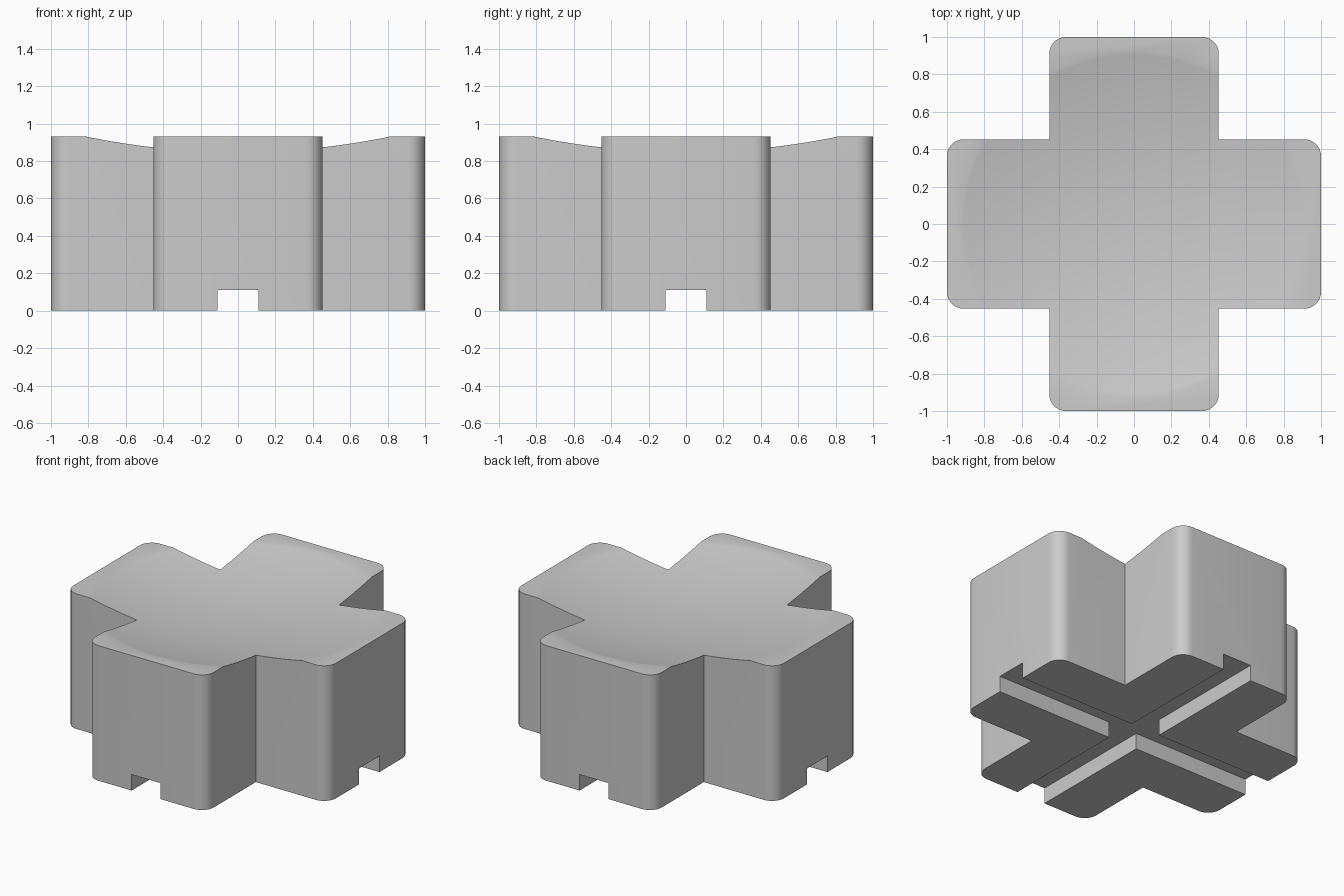
import bpy
import bmesh
from math import sin, cos, pi, sqrt

HEIGHT, ARM, REACH, ROUND = 0.93, 0.453, 1.0, 0.09
RIM, BOWL_RADIUS = 0.927, 4.05
GROOVE = 0.11

cube = bpy.data.objects.get("Cube")
if cube:
    bpy.data.objects.remove(cube, do_unlink=True)


def make_object(name, bm):
    bmesh.ops.recalc_face_normals(bm, faces=bm.faces)
    mesh = bpy.data.meshes.new(name)
    bm.to_mesh(mesh)
    bm.free()
    obj = bpy.data.objects.new(name, mesh)
    bpy.context.collection.objects.link(obj)
    return obj


def extrude_outline(points, z0, z1):
    bm = bmesh.new()
    face = bm.faces.new([bm.verts.new((x, y, z0)) for x, y in points])
    result = bmesh.ops.extrude_face_region(bm, geom=[face])
    top = [v for v in result["geom"] if isinstance(v, bmesh.types.BMVert)]
    bmesh.ops.translate(bm, verts=top, vec=(0, 0, z1 - z0))
    return bm


def plus_outline(arm, reach, radius, steps=8):
    # One arm: two rounded outer corners and an inner corner, turned four times
    quarter = []
    for side in (-1, 1):
        for i in range(steps + 1 if radius else 1):
            a = pi / 2 * (i / steps - (side < 0))
            quarter.append((reach - radius + radius * cos(a),
                            side * (arm - radius) + radius * sin(a)))
    quarter.append((arm, arm))
    turns = [(cos(k * pi / 2), sin(k * pi / 2)) for k in range(4)]
    return [(x * c - y * s, x * s + y * c) for c, s in turns for x, y in quarter]


# Plus-shaped block with rounded arm ends
block = make_object("cross_block", extrude_outline(
    plus_outline(ARM, REACH, ROUND), 0, HEIGHT))

# Crossed channels under the base
channels = make_object("channel_cutter", extrude_outline(
    plus_outline(GROOVE, REACH + 0.2, 0), -0.2, GROOVE))

# Shallow spherical bowl in the top, extended past the rim
bm = bmesh.new()
centre = HEIGHT + sqrt(BOWL_RADIUS ** 2 - RIM ** 2)
rings, outer = 14, 1.15
profile = []
for i in range(rings + 1):
    r = outer * i / rings
    profile.append(bm.verts.new((r, 0, centre - sqrt(BOWL_RADIUS ** 2 - r * r))))
profile += [bm.verts.new((outer, 0, HEIGHT + 0.4)), bm.verts.new((0, 0, HEIGHT + 0.4))]
edges = [bm.edges.new(pair) for pair in zip(profile, profile[1:])]
bmesh.ops.spin(bm, geom=profile + edges, cent=(0, 0, 0), axis=(0, 0, 1),
               angle=2 * pi, steps=96, use_duplicate=False)
bmesh.ops.remove_doubles(bm, verts=bm.verts, dist=0.0001)
bowl = make_object("bowl_cutter", bm)

# Cut the block
bpy.ops.object.select_all(action="DESELECT")
bpy.context.view_layer.objects.active = block
block.select_set(True)
for cutter in (channels, bowl):
    cutter.hide_render = True
    mod = block.modifiers.new(cutter.name, "BOOLEAN")
    mod.operation, mod.solver, mod.object = "DIFFERENCE", "EXACT", cutter
    bpy.ops.object.modifier_apply(modifier=mod.name)
    bpy.data.objects.remove(cutter, do_unlink=True)

# Plain grey finish
grey = bpy.data.materials.new("light_grey")
grey.use_nodes = True
grey.diffuse_color = (0.6, 0.6, 0.6, 1)
grey.node_tree.nodes["Principled BSDF"].inputs["Base Color"].default_value = (0.6, 0.6, 0.6, 1)
block.data.materials.clear()
block.data.materials.append(grey)
bpy.ops.object.shade_smooth_by_angle(angle=pi / 6)
